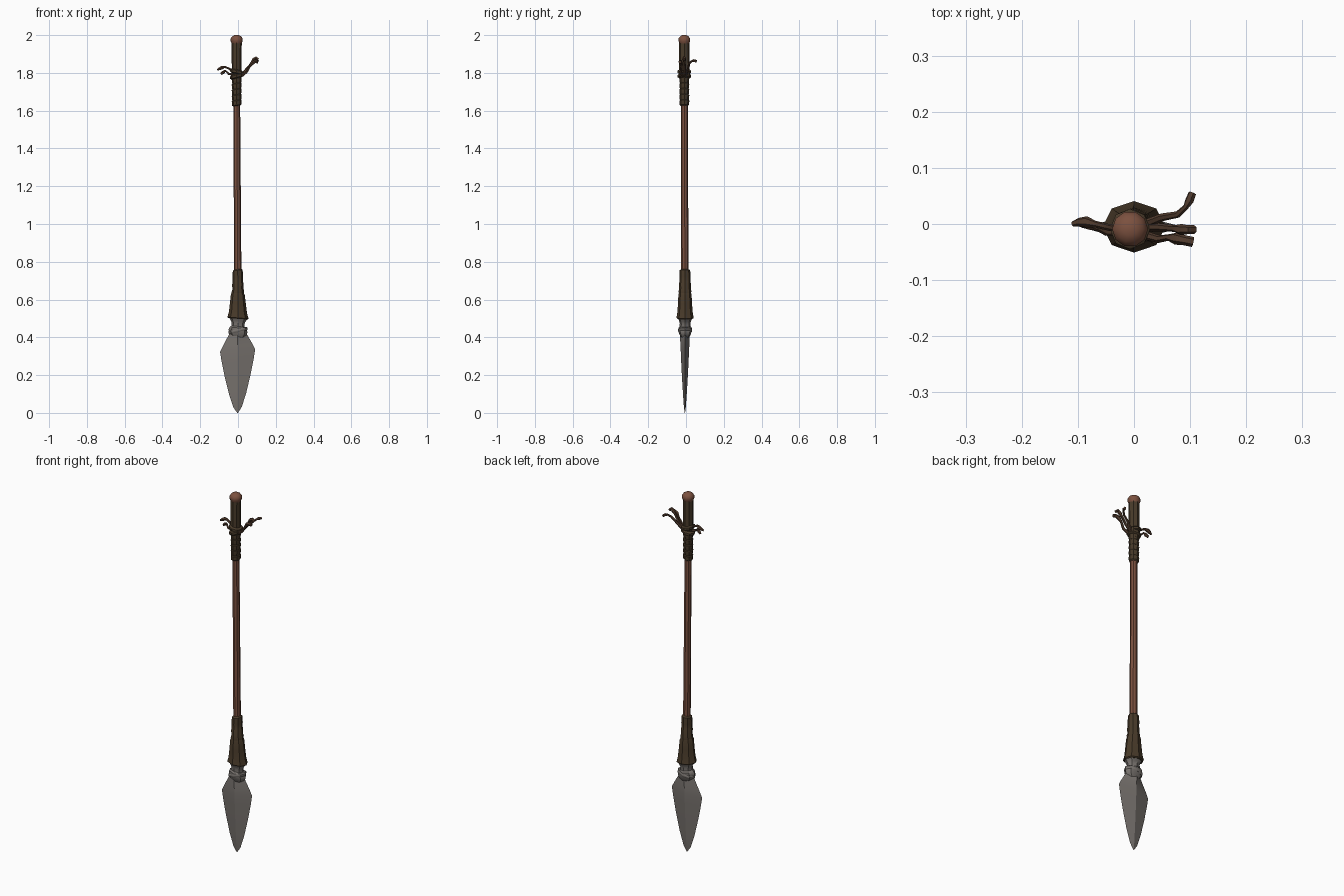
import bpy, bmesh, math
from mathutils import Vector


def material(name, rgb):
    m = bpy.data.materials.new(name)
    m.diffuse_color = (*rgb, 1)
    return m


WOOD = material("red brown wood", (0.20, 0.082, 0.050))
LEATHER = material("dark leather", (0.066, 0.043, 0.023))
CORD = material("brown cord", (0.085, 0.045, 0.027))
STEEL = material("worn steel", (0.185, 0.168, 0.155))


def axis(z):
    """Centre line of the pole, which leans very slightly."""
    t = max(0, min(1, (z - 0.5) / 1.2))
    return -0.007 * t, -0.005 - 0.004 * t


def loft(name, sections, mat, sides=10, tilt=0.0, centre=axis, angle=35):
    """Stack of elliptical rings (z, rx, ry); tilt leans every ring along x."""
    bm = bmesh.new()
    rings = []
    for z, rx, ry in sections:
        cx, cy = centre(z)
        ring = []
        for i in range(sides):
            a = 2 * math.pi * i / sides
            x = rx * math.cos(a)
            ring.append(bm.verts.new((cx + x, cy + ry * math.sin(a), z + tilt * x)))
        rings.append(ring)
    for low, high in zip(rings, rings[1:]):
        for i in range(sides):
            j = (i + 1) % sides
            bm.faces.new((low[i], low[j], high[j], high[i]))
    bm.faces.new(rings[0][::-1])
    bm.faces.new(rings[-1])
    me = bpy.data.meshes.new(name)
    bm.to_mesh(me)
    bm.free()
    me.materials.append(mat)
    ob = bpy.data.objects.new(name, me)
    bpy.context.collection.objects.link(ob)
    smooth(ob, angle)
    return ob


def smooth(ob, angle):
    bpy.ops.object.select_all(action='DESELECT')
    ob.select_set(True)
    bpy.context.view_layer.objects.active = ob
    bpy.ops.object.shade_smooth_by_angle(angle=math.radians(angle))


def strand(name, points, mat=CORD):
    """Cord along points (x, y, z, radius), as a six-sided tube."""
    cu = bpy.data.curves.new(name, 'CURVE')
    cu.dimensions = '3D'
    cu.bevel_depth = 1.0
    cu.bevel_resolution = 1
    cu.use_fill_caps = True
    sp = cu.splines.new('POLY')
    sp.points.add(len(points) - 1)
    for p, (x, y, z, r) in zip(sp.points, points):
        p.co = (x, y, z, 1)
        p.radius = r
    cu.materials.append(mat)
    ob = bpy.data.objects.new(name, cu)
    bpy.context.collection.objects.link(ob)
    bpy.ops.object.select_all(action='DESELECT')
    ob.select_set(True)
    bpy.context.view_layer.objects.active = ob
    bpy.ops.object.convert(target='MESH')
    smooth(bpy.context.object, 50)


# Spearhead: diamond section with a central ridge, one shoulder higher
loft("blade", [(0.0, 0.002, 0.001), (0.03, 0.022, 0.005), (0.10, 0.045, 0.010),
               (0.20, 0.069, 0.016), (0.28, 0.085, 0.020), (0.33, 0.093, 0.022),
               (0.36, 0.078, 0.024), (0.40, 0.056, 0.025), (0.43, 0.040, 0.026)],
     STEEL, sides=4, tilt=0.08, centre=lambda z: (-0.002, -0.006), angle=25)

# Socket between blade and leather, with a bulging ring and a flared collar
loft("blade_socket", [(0.40, 0.030, 0.022), (0.415, 0.046, 0.030), (0.435, 0.050, 0.036),
                      (0.450, 0.044, 0.036), (0.458, 0.034, 0.029), (0.475, 0.034, 0.028),
                      (0.488, 0.040, 0.032), (0.500, 0.048, 0.038)],
     STEEL, sides=8, tilt=-0.12)
loft("socket_cord", [(0.427, 0.047, 0.034), (0.433, 0.051, 0.038),
                     (0.441, 0.051, 0.038), (0.447, 0.045, 0.034)], STEEL, 8, 0.2)

# Lower leather sleeve: wide skirt, then a narrower wrapped part
loft("lower_sleeve_skirt", [(0.498, 0.050, 0.040), (0.503, 0.056, 0.046),
                            (0.530, 0.048, 0.041), (0.580, 0.042, 0.037),
                            (0.625, 0.037, 0.035), (0.640, 0.031, 0.031)],
     LEATHER, sides=8, tilt=-0.08)
loft("lower_sleeve_wrap", [(0.62, 0.030, 0.031), (0.645, 0.033, 0.034), (0.655, 0.029, 0.031),
                           (0.685, 0.030, 0.032), (0.692, 0.027, 0.029), (0.720, 0.028, 0.030),
                           (0.755, 0.026, 0.028), (0.762, 0.018, 0.018)],
     LEATHER, sides=8, tilt=0.1)

# Wooden pole
loft("shaft", [(0.74, 0.0195, 0.0195), (1.0, 0.019, 0.019), (1.3, 0.0185, 0.0185),
               (1.66, 0.018, 0.018)], WOOD, sides=8)

# Upper leather grip, ridged below the knot and plain above
ridges = [(1.625, 0.018, 0.018)]
for k in range(5):
    z = 1.63 + k * 0.03
    ridges += [(z, 0.0245, 0.0245), (z + 0.022, 0.0265, 0.0265), (z + 0.026, 0.023, 0.023)]
loft("upper_grip_wrap", ridges, LEATHER, sides=8, tilt=0.15)
loft("upper_grip_top", [(1.76, 0.025, 0.026), (1.84, 0.026, 0.027), (1.90, 0.0265, 0.027),
                        (1.965, 0.027, 0.027)], LEATHER, sides=8)

# Tied band around the grip
for k, z in enumerate((1.783, 1.806)):
    loft(f"tied_band_{k + 1}", [(z - 0.012, 0.027, 0.027), (z - 0.006, 0.035, 0.036),
                                (z + 0.006, 0.036, 0.036), (z + 0.012, 0.027, 0.027)],
         LEATHER, sides=8, tilt=0.25 - 0.45 * k)

# Rounded wooden butt
loft("butt_cap", [(1.955, 0.026, 0.026), (1.968, 0.032, 0.032), (1.982, 0.032, 0.032),
                  (1.993, 0.024, 0.024), (2.0, 0.012, 0.012)], WOOD, sides=10, angle=40)

# Loose cord ends: three to the right, two to the left, each with an end knot
strand("right_cord_back", [(0.02, 0.0, 1.79, .008), (0.05, 0.012, 1.825, .007),
                           (0.078, 0.017, 1.85, .006), (0.092, 0.030, 1.862, .005),
                           (0.099, 0.042, 1.865, .008), (0.104, 0.055, 1.862, .007)])
strand("right_cord_middle", [(0.02, -0.005, 1.79, .008), (0.05, -0.006, 1.82, .007),
                             (0.072, -0.008, 1.856, .006), (0.084, -0.010, 1.872, .010),
                             (0.096, -0.010, 1.880, .008), (0.107, -0.010, 1.870, .008)])
strand("right_cord_front", [(0.02, -0.020, 1.785, .008), (0.045, -0.027, 1.805, .007),
                            (0.062, -0.024, 1.835, .006), (0.075, -0.026, 1.852, .011),
                            (0.090, -0.029, 1.860, .009), (0.105, -0.032, 1.858, .009)])
strand("left_cord_upper", [(-0.02, -0.008, 1.80, .008), (-0.045, -0.006, 1.822, .006),
                           (-0.070, 0.000, 1.832, .006), (-0.085, 0.004, 1.828, .010),
                           (-0.098, 0.003, 1.822, .008), (-0.109, 0.000, 1.816, .005)])
strand("left_cord_lower", [(-0.02, -0.012, 1.79, .008), (-0.050, -0.015, 1.795, .006),
                           (-0.066, -0.007, 1.812, .005), (-0.078, -0.002, 1.803, .009),
                           (-0.090, 0.002, 1.794, .006)])
